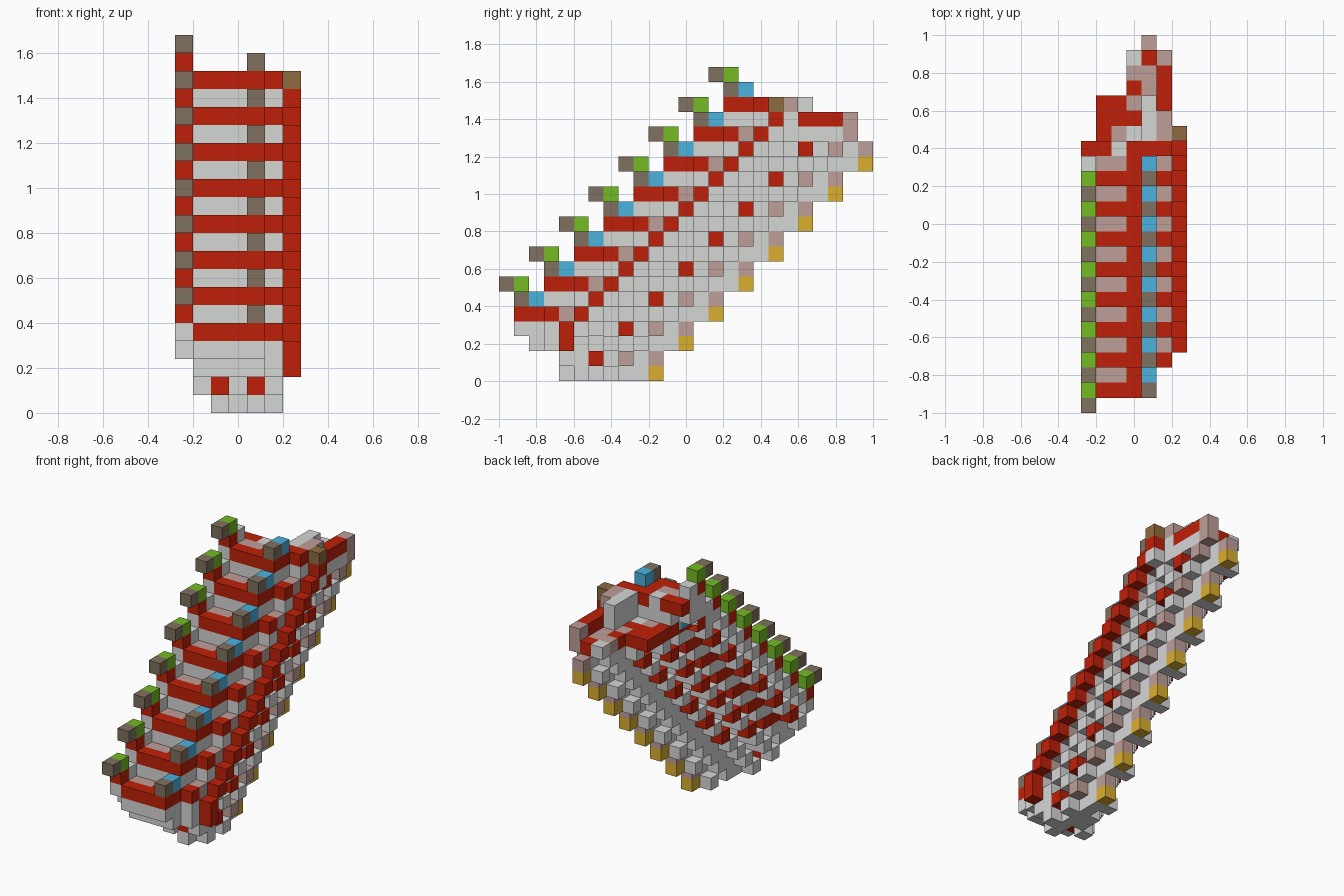
import bpy
import bmesh
from mathutils import Vector

cube = bpy.data.objects.get("Cube")
if cube:
    bpy.data.objects.remove(cube, do_unlink=True)

S = 0.08  # block size


def linear(*rgb):
    conv = [(c / 255 / 12.92) if c < 11 else ((c / 255 + 0.055) / 1.055) ** 2.4 for c in rgb]
    return (*conv, 1.0)


# key: (part name, colour name, colour)
PARTS = {
    "g": ("leaning_body", "light grey", linear(213, 215, 213)),
    "r": ("red_bands", "brick red", linear(191, 32, 8)),
    "p": ("pink_blocks", "dusty pink", linear(191, 159, 153)),
    "n": ("post_fronts", "stone brown", linear(127, 113, 94)),
    "l": ("left_post_backs", "leaf green", linear(116, 187, 36)),
    "b": ("right_post_backs", "sky blue", linear(74, 178, 223)),
    "y": ("back_ridge", "gold", linear(219, 175, 47)),
    "o": ("corner_block", "olive brown", linear(142, 108, 62)),
}

# cross-section: first and last depth of each column, from -x to +x
EVEN_START = (-3, -3, -3, -3, -3, -1, 1)
ODD_START = (-3, -1, -1, -1, -3, 1, 2)
BACK = (0, 4, 6, 9, 10, 8, 2)
# behind this diagonal each column is studded with every second block only
SOLID = (-4, 0, 3, 6, 10, 0, 0)

# colours of the front rows in the banded layers
BANDS = {-3: "grrrr", -2: "gpprr", -1: "rrgrrr", 0: " rgggp", 1: " rgggpr"}

# colours on the broken upper end: (layer, column): (first depth, colours)
UPPER = {(16, 1): (2, "rrr"), (16, 2): (2, "prr"), (16, 3): (2, "grprpg"),
         (16, 4): (5, "ppr"), (16, 5): (5, "ggp"), (17, 5): (4, "rrrp")}

FOOT_START = {2: 5, 3: 6, 4: 4, 5: 5}


def even_colour(i, v):
    if v == 10:
        return "y"
    if v in BANDS and i < len(BANDS[v]):
        return BANDS[v][i]
    return "r" if i == 1 or (i == 2 and v >= 5) else "g"


def odd_colour(i, v):
    special = {(0, -3): "r", (4, -3): "n", (4, -2): "b", (6, 2): "r",
               (5, 6): "r", (5, 8): "p", (4, 10): "p"}
    return special.get((i, v), "g")


def in_foot(k, i, v):
    """Shape of the stepped foot."""
    if k == 0:
        return i in FOOT_START and v >= FOOT_START[i]
    if k == 1:
        return v >= (5 if i == 3 else 4)
    if k == 2:
        return v >= (1 if i == 5 else 0) and i < 6
    return v >= -1


def in_crown(k, i, v):
    """Shape of the stepped upper end."""
    if k == 16:
        return v <= (7 if i > 2 else 4)
    if k == 17:
        return v <= (1, 1, 1, 1, 4, 7, 2)[i]
    return v <= (-1, -1, -1, -1, 2, 1, -1)[i]


blocks = {}
for k in range(19):
    base = k - k % 2
    starts = ODD_START if k % 2 else EVEN_START
    for i in range(7):
        for v in range(starts[i], BACK[i] + 1):
            diagonal = base + v - k
            if k < 16 and diagonal > SOLID[i] and diagonal % 2 == 0:
                continue
            if k < 4 and not in_foot(k, i, v):
                continue
            if k > 15 and not in_crown(k, i, v):
                continue
            col = odd_colour(i, v) if k % 2 else even_colour(i, v)
            if k in (0, 2) and col != "y":
                col = "g"
            if k == 1 and v == 4 and i in (2, 4):
                col = "r"
            first, row = UPPER.get((k, i), (0, ""))
            if 0 <= v - first < len(row):
                col = row[v - first]
            blocks[i, base + v, k] = col

# overhanging posts along both front edges
for k in range(6, 21, 2):
    blocks[0, k - 6, k] = "n"
    blocks[0, k - 5, k] = "l"
    blocks[0, k - 5, k - 1] = "r"
    blocks[0, k - 4, k - 1] = "g"
    blocks[4, k - 5, k - 1] = "n"
    blocks[4, k - 4, k - 1] = "b"

# end caps of the right edge
blocks[6, 18, 18] = "o"
blocks[6, 4, 2] = "r"
blocks[5, 5, 1] = "g"

AXES = [Vector(a) for a in ((1, 0, 0), (0, 1, 0), (0, 0, 1))]


def add_block(bm, cell):
    """Add the exposed faces of one block."""
    centre = Vector(((cell[0] - 3) * S, (cell[1] - 12) * S, (cell[2] + 0.5) * S))
    for a in range(3):
        for sign in (1, -1):
            n = AXES[a] * sign
            if tuple(int(c + d) for c, d in zip(cell, n)) in blocks:
                continue
            u = AXES[(a + 1) % 3]
            w = n.cross(u)
            corners = (u + w, w - u, -u - w, u - w)
            bm.faces.new([bm.verts.new(centre + (n + c) * S / 2) for c in corners])


for key, (part, colour_name, colour) in PARTS.items():
    mat = bpy.data.materials.new(colour_name)
    mat.use_nodes = True
    mat.diffuse_color = colour
    mat.node_tree.nodes["Principled BSDF"].inputs["Base Color"].default_value = colour
    bm = bmesh.new()
    for cell, col in blocks.items():
        if col == key:
            add_block(bm, cell)
    bmesh.ops.remove_doubles(bm, verts=bm.verts, dist=0.001)
    mesh = bpy.data.meshes.new(part)
    bm.to_mesh(mesh)
    bm.free()
    mesh.materials.append(mat)
    bpy.context.collection.objects.link(bpy.data.objects.new(part, mesh))
